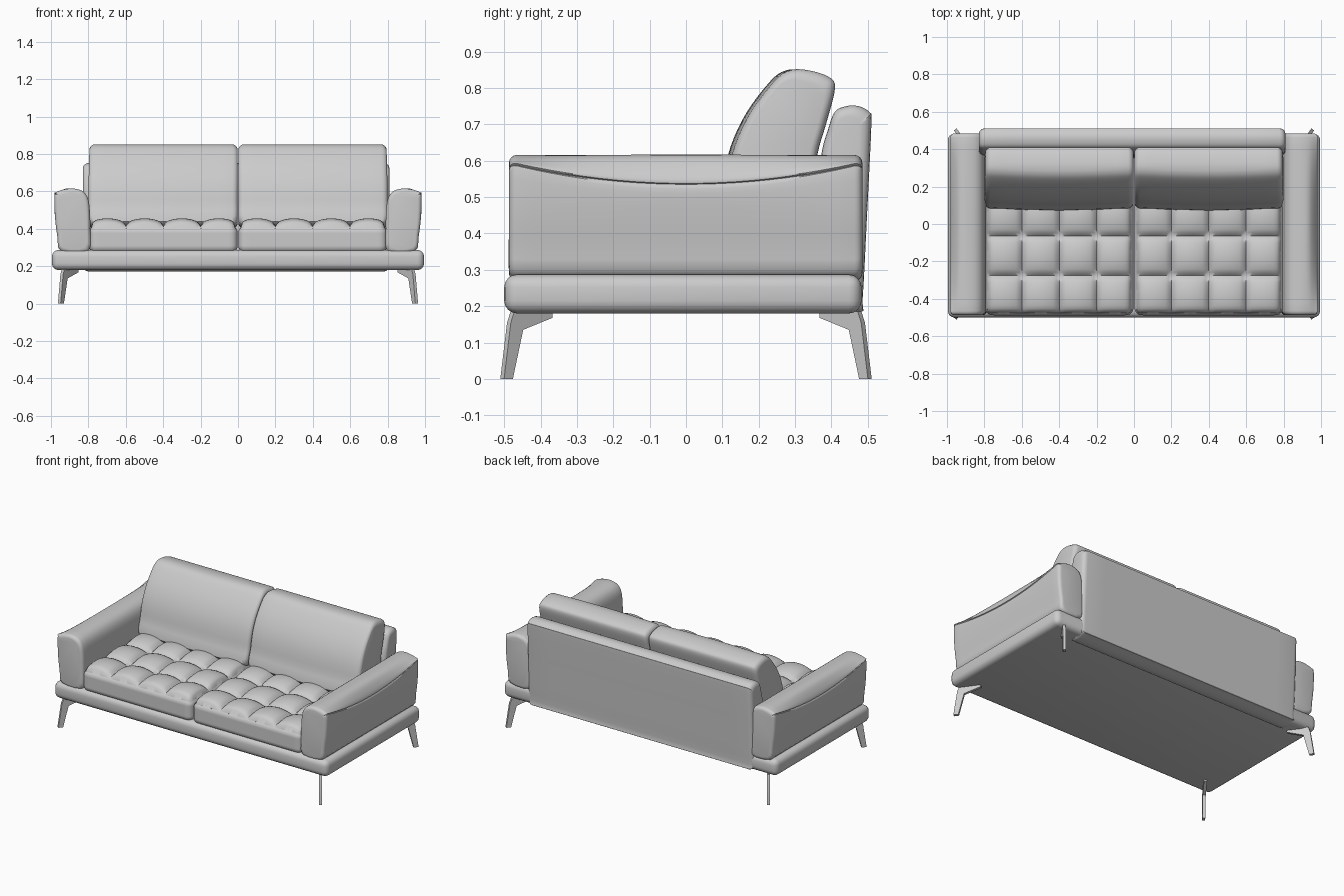
import bpy, bmesh, math
from mathutils import Vector

cube = bpy.data.objects.get("Cube")
if cube:
    bpy.data.objects.remove(cube, do_unlink=True)

fabric = bpy.data.materials.new("grey fabric")
fabric.use_nodes = True
GREY = (0.6, 0.6, 0.6, 1)
fabric.diffuse_color = GREY
fabric.node_tree.nodes["Principled BSDF"].inputs["Base Color"].default_value = GREY


def finish(name, bm, angle=40):
    """Turn a bmesh into a smooth shaded object with sharp edges kept."""
    bmesh.ops.recalc_face_normals(bm, faces=bm.faces[:])
    mesh = bpy.data.meshes.new(name)
    bm.to_mesh(mesh)
    bm.free()
    mesh.materials.append(fabric)
    obj = bpy.data.objects.new(name, mesh)
    bpy.context.collection.objects.link(obj)
    bpy.ops.object.select_all(action='DESELECT')
    bpy.context.view_layer.objects.active = obj
    obj.select_set(True)
    bpy.ops.object.shade_smooth_by_angle(angle=math.radians(angle))
    return obj


def spline(points, steps=4):
    """Closed smooth outline through the points."""
    pts = [Vector(p) for p in points]
    out = []
    for i in range(len(pts)):
        a, b, c, d = (pts[(i + k) % len(pts)] for k in (-1, 0, 1, 2))
        for s in range(steps):
            t = s / steps
            out.append(b + (c - a) * t / 2 + (a - b * 2.5 + c * 2 - d / 2) * t * t
                       + ((b - c) * 1.5 + (d - a) / 2) * t ** 3)
    return out


def inset(outline, amount):
    """Pull an outline towards its centre by a fixed distance per axis."""
    lo = Vector(map(min, zip(*outline)))
    hi = Vector(map(max, zip(*outline)))
    mid, half = (lo + hi) / 2, (hi - lo) / 2
    return [Vector(mid[k] + (p[k] - mid[k]) * (1 - amount / half[k]) for k in (0, 1))
            for p in outline]


def stations(lo, hi, radius, count=12):
    """Positions along a loft with the inset that rounds both ends."""
    ends = [(radius * (1 - math.cos(a)), radius * (1 - math.sin(a)))
            for a in (math.pi / 2 * k / 4 for k in range(5))]
    middle = [(lo + radius + (hi - lo - 2 * radius) * k / count, 0) for k in range(1, count)]
    return ([(lo + d, i) for d, i in ends] + middle
            + [(hi - d, i) for d, i in reversed(ends)])


def loft(name, rings):
    bm = bmesh.new()
    loops = [[bm.verts.new(p) for p in ring] for ring in rings]
    for a, b in zip(loops, loops[1:]):
        for i in range(len(a)):
            j = (i + 1) % len(a)
            bm.faces.new((a[i], a[j], b[j], b[i]))
    bm.faces.new(loops[0])
    bm.faces.new(loops[-1])
    return finish(name, bm)


def box(name, lo, hi, radius):
    bm = bmesh.new()
    bmesh.ops.create_cube(bm, size=1)
    for v in bm.verts:
        v.co = [lo[k] + (v.co[k] + 0.5) * (hi[k] - lo[k]) for k in range(3)]
    bmesh.ops.bevel(bm, geom=bm.edges[:], offset=radius, segments=4, profile=0.5,
                    affect='EDGES')
    return finish(name, bm)


# Plinth
box("base", (-0.995, -0.5, 0.18), (0.995, 0.483, 0.287), 0.035)


# Armrests with a curved lip along the outer side
def arm_outline(y):
    seam = 0.535 + 0.055 * (y / 0.48) ** 2
    bulge = 0.981
    upper = seam + (0.612 - seam) * 0.45
    return spline([(0.80, 0.28), (0.945, 0.28), (0.966, 0.36), (bulge - 0.002, 0.47),
                   (bulge, seam - 0.012), (bulge - 0.006, seam), (bulge, seam + 0.006),
                   (bulge - 0.012, upper), (0.935, 0.61), (0.885, 0.616),
                   (0.835, 0.604), (0.805, 0.57), (0.793, 0.51), (0.79, 0.40)], 3)


for side, label in ((1, "left"), (-1, "right")):
    loft(label + "_armrest",
         [[(side * p.x, y, p.y) for p in inset(arm_outline(y), i)]
          for y, i in stations(-0.487, 0.485, 0.022, 20)])

# Back panel
panel = spline([(0.36, 0.19), (0.478, 0.185), (0.486, 0.22), (0.498, 0.45), (0.51, 0.70),
                (0.506, 0.732), (0.475, 0.75), (0.44, 0.75), (0.41, 0.735),
                (0.392, 0.69), (0.37, 0.60), (0.36, 0.40)])
loft("back_panel", [[(x, p.x, p.y) for p in inset(panel, i)]
                    for x, i in stations(-0.83, 0.81, 0.03)])

# Leaning back cushions, slightly fuller in the middle
cushion = spline([(0.10, 0.42), (0.11, 0.53), (0.135, 0.64), (0.18, 0.735), (0.245, 0.82),
                  (0.285, 0.848), (0.33, 0.85), (0.39, 0.832), (0.41, 0.80),
                  (0.385, 0.70), (0.36, 0.61), (0.33, 0.42)])
for side, label in ((1, "left"), (-1, "right")):
    rings = []
    for x, i in stations(0.002, 0.80, 0.03):
        puff = 0.012 * math.sin(math.pi * x / 0.802)
        rings.append([(side * (x - 0.03 * max(0, p.y - 0.6) * x), p.x - puff * (p.x < 0.3), p.y)
                      for p in inset(cushion, i)])
    loft(label + "_back_cushion", rings)


# Tufted seat cushions: rounded boxes with pillowed cells on top
def seat(name, side):
    cells, per_cell, radius = 4, 12, 0.04
    lo, hi = Vector((0.002, -0.488, 0.27)), Vector((0.797, 0.36, 0.418))
    bm = bmesh.new()
    bmesh.ops.create_cube(bm, size=1)
    bmesh.ops.subdivide_edges(bm, edges=bm.edges[:], cuts=cells * per_cell - 1,
                              use_grid_fill=True)
    for v in bm.verts:
        f = v.co + Vector((0.5, 0.5, 0.5))
        p = Vector(lo[k] + f[k] * (hi[k] - lo[k]) for k in range(3))
        core = Vector(min(max(p[k], lo[k] + radius), hi[k] - radius) for k in range(3))
        out = p - core
        if out.length > 0:
            p = core + out.normalized() * min(radius, max(map(abs, out)))
        if f.z > 0.999:
            u = abs(math.sin(math.pi * cells * f.x))
            w = abs(math.sin(math.pi * cells * f.y))
            p.z += 0.038 * (u * w) ** 0.45 - 0.01 * (1 - u) * (1 - w)
        v.co = (side * p.x, p.y, p.z)
    finish(name, bm, 50)


seat("left_seat_cushion", 1)
seat("right_seat_cushion", -1)

# Bent blade legs set diagonally at the corners
blade = [(0, 0.185), (0, 0.168), (0.10, 0.135), (0.135, 0), (0.165, 0),
         (0.142, 0.155), (0.13, 0.185)]
along = Vector((0.58, 0.81))
across = Vector((-0.81, 0.58)) * 0.009
for sx, lr in ((1, "left"), (-1, "right")):
    for sy, fb in ((-1, "front"), (1, "back")):
        rings = []
        for s in (-1, 1):
            spots = [(Vector((0.86, 0.372)) + along * d + across * s, z) for d, z in blade]
            rings.append([(sx * q.x, sy * q.y, z) for q, z in spots])
        loft(fb + "_" + lr + "_leg", rings)
